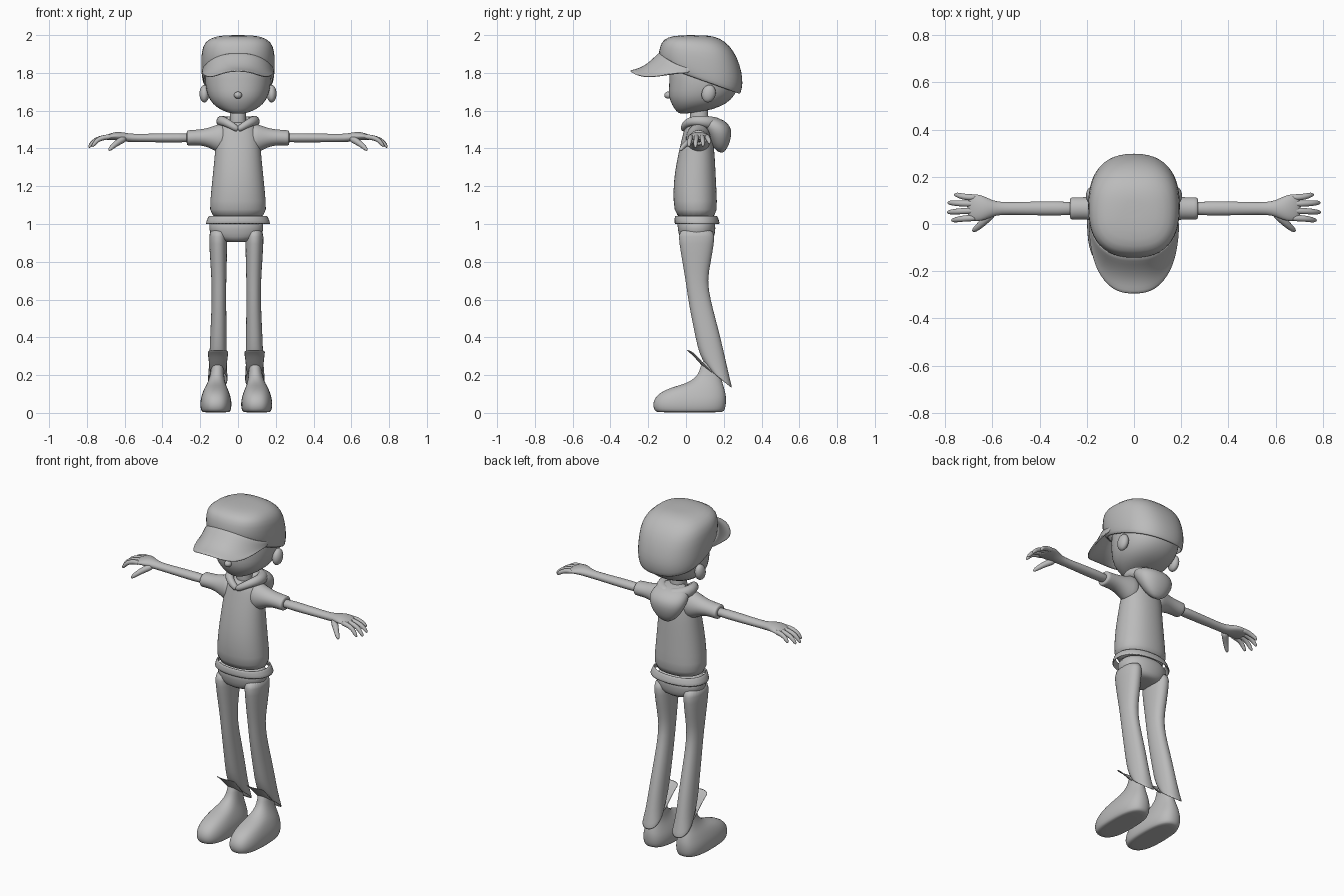
import bpy, bmesh, math
from mathutils import Vector

grey = bpy.data.materials.new("plain_grey")
grey.diffuse_color = (0.5, 0.5, 0.5, 1)
SEG = 24


def finish(name, bm, mirror=False, sub=1, thick=0, shift=0):
    bmesh.ops.recalc_face_normals(bm, faces=bm.faces)
    me = bpy.data.meshes.new(name)
    bm.to_mesh(me)
    bm.free()
    me.materials.append(grey)
    ob = bpy.data.objects.new(name, me)
    bpy.context.collection.objects.link(ob)
    ob.location.x = shift
    for p in me.polygons:
        p.use_smooth = True
    if thick:
        m = ob.modifiers.new("thickness", 'SOLIDIFY')
        m.thickness = thick
        m.offset = -1
    if sub:
        m = ob.modifiers.new("smooth", 'SUBSURF')
        m.levels = m.render_levels = sub
    if mirror:
        m = ob.modifiers.new("mirror", 'MIRROR')
        m.use_mirror_merge = False
    return ob


def loft(name, rings, caps=(True, True), **kw):
    bm = bmesh.new()
    vs = [[bm.verts.new(c) for c in r] for r in rings]
    n = len(vs[0])
    for a, b in zip(vs, vs[1:]):
        for i in range(n):
            j = (i + 1) % n
            bm.faces.new((a[i], a[j], b[j], b[i]))
    for use, r in zip(caps, (vs[0], vs[-1])):
        if use:  # close with a small fan around the centre
            c = bm.verts.new(sum((v.co for v in r), Vector()) / n)
            for i in range(n):
                bm.faces.new((r[i], r[(i + 1) % n], c))
    return finish(name, bm, **kw)


def power(v, p):
    return math.copysign(abs(v) ** (2 / p), v)


def level(yf, zf, yb, zb, rx, cx=0, p=2.2):
    """Tilted ring running from a front point to a back point."""
    out = []
    for i in range(SEG):
        a = math.tau * i / SEG
        t = (1 + power(math.sin(a), p)) / 2
        out.append(Vector((cx + rx * power(math.cos(a), p),
                           yf + (yb - yf) * t, zf + (zb - zf) * t)))
    return out


def flat(z, yf, yb, rx, cx=0, p=2.2):
    return level(yf, z, yb, z, rx, cx, p)


def across(x, yc, zc, ry, rz):
    """Ring around the x axis."""
    return [Vector((x, yc + ry * math.cos(math.tau * i / SEG),
                    zc + rz * math.sin(math.tau * i / SEG))) for i in range(SEG)]


def tube(name, pts, radii, n=10, **kw):
    pts = [Vector(p) for p in pts]
    rings = []
    for i, p in enumerate(pts):
        d = pts[min(i + 1, len(pts) - 1)] - pts[max(i - 1, 0)]
        side = d.cross(Vector((0, 0, 1))).normalized()
        up = side.cross(d).normalized()
        rings.append([p + radii[i] * (side * math.cos(math.tau * k / n) + up * math.sin(math.tau * k / n))
                      for k in range(n)])
    return loft(name, rings, **kw)


def ball(name, loc, size, mirror=False, tilt=0):
    bm = bmesh.new()
    bmesh.ops.create_uvsphere(bm, u_segments=20, v_segments=12, radius=1)
    for v in bm.verts:
        x, y, z = (v.co[i] * size[i] for i in range(3))
        v.co = (x + loc[0], y * math.cos(tilt) - z * math.sin(tilt) + loc[1],
                y * math.sin(tilt) + z * math.cos(tilt) + loc[2])
    return finish(name, bm, mirror, sub=0)


# Head, nose, ears, neck
loft("head", [level(-.03, 1.582, .05, 1.59, .035), level(-.052, 1.595, .14, 1.605, .085),
              level(-.075, 1.63, .215, 1.635, .135), level(-.095, 1.675, .265, 1.685, .163),
              level(-.09, 1.735, .28, 1.74, .175), level(-.09, 1.80, .275, 1.80, .177),
              level(-.08, 1.86, .25, 1.86, .16)])
ball("nose", (0, -.093, 1.682), (.021, .022, .019))
ball("ear", (.178, .12, 1.69), (.026, .037, .047), True, -.25)
loft("neck", [flat(1.48, .02, .13, .05), flat(1.55, .02, .115, .042), flat(1.64, .02, .12, .045)])

# Cap crown
loft("cap_crown", [level(.01, 2.0, .12, 1.998, .06), level(-.07, 1.997, .18, 1.985, .13, p=2.5),
                   level(-.122, 1.978, .232, 1.945, .178, p=2.6), level(-.14, 1.94, .272, 1.885, .195, p=2.5),
                   level(-.15, 1.885, .298, 1.80, .197, p=2.4), level(-.135, 1.85, .303, 1.74, .195, p=2.4),
                   level(-.11, 1.825, .29, 1.685, .188, p=2.4)], caps=(True, False), thick=.01)

# Cap visor: sheet from the crown out to a drooping rim
bm = bmesh.new()
rows = []
for k in range(6):
    t = k / 5
    row = []
    for i in range(25):
        a = math.pi * i / 24
        c, s = math.cos(a), math.sin(a)
        rim = Vector((.192 * power(c, 2.5), .01 - .308 * power(s, 2.3), 1.80 - .035 * math.sin(2 * a) ** 2 * .6 + .014 * s ** 4))
        root = Vector((.188 * power(c, 2.4), .04 - .182 * power(s, 2.4), 1.825 + .085 * s ** 1.5))
        p = root.lerp(rim, t)
        p.z -= .022 * s * math.sin(math.pi * t)
        row.append(bm.verts.new(p))
    rows.append(row)
for a, b in zip(rows, rows[1:]):
    for i in range(24):
        bm.faces.new((a[i], a[i + 1], b[i + 1], b[i]))
finish("cap_visor", bm, thick=.01)

# Sweater body, hem and sleeves
loft("sweater", [flat(1.03, -.058, .165, .155), flat(1.12, -.068, .165, .148), flat(1.22, -.067, .16, .139),
                 flat(1.32, -.052, .155, .128), flat(1.40, -.035, .15, .121), flat(1.46, -.02, .14, .115),
                 flat(1.51, -.008, .135, .10), flat(1.54, .005, .13, .075)])
loft("sweater_hem", [flat(1.045, -.058, .165, .155), flat(1.035, -.061, .17, .16),
                     flat(1.0, -.064, .182, .175)], caps=(False, False), thick=.01)
loft("sleeve", [across(.06, .065, 1.45, .07, .088), across(.11, .065, 1.453, .063, .075),
                across(.15, .066, 1.457, .054, .053), across(.20, .066, 1.459, .047, .041),
                across(.262, .066, 1.456, .048, .041), across(.27, .066, 1.456, .046, .039),
                across(.272, .066, 1.456, .03, .026)], mirror=True)

# Hood: collar roll and hanging bag
tube("hood_collar", [(0, -.012, 1.50), (.035, -.008, 1.522), (.07, .015, 1.542), (.092, .06, 1.548),
                     (.085, .11, 1.54), (.05, .15, 1.53), (0, .165, 1.525)],
     [.018, .02, .024, .028, .034, .038, .04], n=12, mirror=True)
loft("hood_bag", [level(.165, 1.385, .195, 1.375, .025), level(.14, 1.41, .22, 1.40, .065),
                  level(.12, 1.455, .238, 1.45, .098), level(.09, 1.50, .243, 1.50, .115),
                  level(.06, 1.545, .222, 1.535, .108), level(.065, 1.575, .18, 1.56, .075)])

# Arms, palms, fingers
loft("arm", [across(.24, .066, 1.456, .031, .026), across(.40, .066, 1.456, .030, .024),
             across(.54, .066, 1.455, .026, .021), across(.585, .066, 1.457, .029, .023),
             across(.62, .066, 1.464, .044, .024), across(.65, .068, 1.466, .056, .021),
             across(.68, .07, 1.462, .058, .017), across(.705, .07, 1.456, .052, .011)], mirror=True)
for nm, y0, y1, x1, z1 in (("index", .025, .016, .772, 1.410), ("middle", .056, .050, .790, 1.405),
                           ("ring", .086, .090, .788, 1.412), ("little", .113, .124, .760, 1.425)):
    tube(nm + "_finger", [(.67, y0, 1.462), (.705, y0, 1.460), (.70 + (x1 - .70) * .6, (y0 + y1) / 2, 1.448),
                          (x1 - .01, y1, z1 + .013), (x1, y1, z1)],
         [.014, .0145, .013, .011, .006], mirror=True)
tube("thumb", [(.60, .045, 1.452), (.63, .018, 1.437), (.655, -.008, 1.418), (.675, -.024, 1.400), (.683, -.03, 1.390)],
     [.02, .019, .015, .012, .006], mirror=True)

# Trousers: hips, legs, front flaps
SH = -.009
loft("hips", [flat(.905, -.02, .135, .075), flat(.93, -.035, .15, .135), flat(.97, -.045, .157, .145),
              flat(1.03, -.05, .158, .146)], shift=SH)
loft("trouser_leg", [flat(.97, -.045, .156, .049, .096), flat(.90, -.036, .149, .048, .096),
                     flat(.80, -.02, .132, .044, .094), flat(.70, -.002, .112, .039, .092),
                     flat(.60, .011, .13, .038, .092), flat(.50, .03, .156, .041, .093),
                     level(.05, .40, .185, .39, .044, .095), level(.07, .31, .212, .27, .046, .097),
                     level(.105, .25, .23, .19, .049, .098), level(.135, .215, .246, .13, .054, .098)],
     caps=(True, False), mirror=True, shift=SH, thick=.006)
bm = bmesh.new()
prof = [(.13, .215, .044), (.095, .245, .045), (.06, .285, .049), (.03, .318, .054), (.003, .337, .056)]
rows = [[bm.verts.new((.097 + w * u, y + .02 * u * u, z - .004 * u * u)) for u in (-1, -.5, 0, .5, 1)]
        for y, z, w in prof]
for a, b in zip(rows, rows[1:]):
    for i in range(4):
        bm.faces.new((a[i], a[i + 1], b[i + 1], b[i]))
finish("trouser_flap", bm, mirror=True, shift=SH, thick=.006)

# Shoes
loft("shoe", [flat(.003, -.145, .185, .066, .108, 2.5), flat(.006, -.165, .203, .077, .108, 2.6),
              flat(.035, -.177, .212, .084, .108, 2.6), flat(.07, -.172, .214, .082, .108, 2.6),
              level(-.145, .105, .212, .095, .074, .108, 2.5), level(-.08, .135, .205, .125, .062, .108, 2.4),
              level(.0, .155, .195, .155, .049, .106), level(.05, .185, .187, .185, .040, .103),
              level(.072, .22, .18, .22, .034, .10), level(.085, .28, .18, .28, .032, .098)],
     mirror=True, shift=SH)
